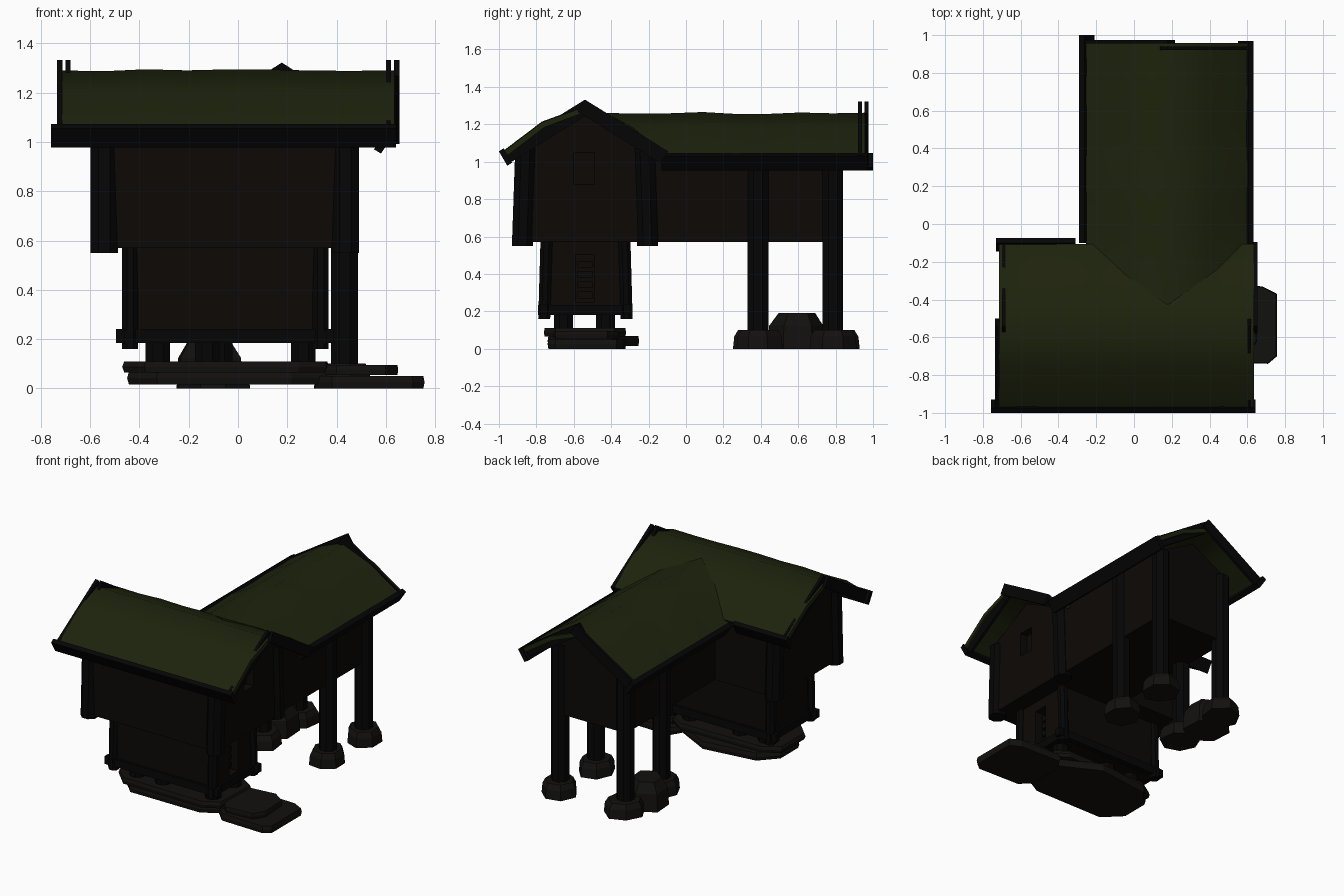
import bpy, math, random
from mathutils import Vector

if "Cube" in bpy.data.objects:
    bpy.data.objects.remove(bpy.data.objects["Cube"])

random.seed(4)


def material(name, rgb):
    m = bpy.data.materials.new(name)
    m.diffuse_color = (*rgb, 1)
    m.use_nodes = True
    m.node_tree.nodes["Principled BSDF"].inputs["Base Color"].default_value = m.diffuse_color
    return m


WALL = material("wall_wood", (0.0036, 0.0025, 0.0018))
WOOD = material("dark_wood", (0.0016, 0.0016, 0.0016))
STONE = material("stone", (0.0058, 0.0054, 0.0044))
SOD = material("sod", (0.0125, 0.0165, 0.0038))


def make(name, verts, faces, mat):
    me = bpy.data.meshes.new(name)
    me.from_pydata(verts, [], faces)
    ob = bpy.data.objects.new(name, me)
    bpy.context.collection.objects.link(ob)
    me.materials.append(mat)
    bpy.context.view_layer.objects.active = ob
    ob.select_set(True)
    bpy.ops.object.mode_set(mode='EDIT')
    bpy.ops.mesh.select_all(action='SELECT')
    bpy.ops.mesh.normals_make_consistent(inside=False)
    bpy.ops.object.mode_set(mode='OBJECT')
    ob.select_set(False)
    return ob


def loft(name, rings, mat):
    """Closed solid through equal-length rings of 3D points."""
    n = len(rings[0])
    faces = [list(range(n)), list(range((len(rings) - 1) * n, len(rings) * n))]
    faces += [[r * n + i, r * n + (i + 1) % n, (r + 1) * n + (i + 1) % n, (r + 1) * n + i]
              for r in range(len(rings) - 1) for i in range(n)]
    return make(name, [p for ring in rings for p in ring], faces, mat)


def prism(name, pts, axis, a, b, mat):
    """Extrude a 2D outline along an axis: x -> (y,z), y -> (x,z), z -> (x,y)."""
    place = {'x': lambda p, t: (t, p[0], p[1]), 'y': lambda p, t: (p[0], t, p[1]),
             'z': lambda p, t: (p[0], p[1], t)}[axis]
    return loft(name, [[place(p, t) for p in pts] for t in (a, b)], mat)


def box(name, x0, x1, y0, y1, z0, z1, mat):
    return prism(name, [(x0, y0), (x1, y0), (x1, y1), (x0, y1)], 'z', z0, z1, mat)


def log(name, x, y, half, z0, z1, dy=0):
    """Eight-sided upright post, optionally leaning."""
    r = half / math.cos(math.pi / 8)
    return loft(name, [[(x + r * math.cos(math.tau * (i + .5) / 8),
                         y + d + r * math.sin(math.tau * (i + .5) / 8), z) for i in range(8)]
                       for d, z in ((0, z0), (dy, z1))], WOOD)


def board(name, eave, ridge, width, axis, a, b):
    """Sloping board given by its top edge; square-cut ends cross at the ridge."""
    p, q = Vector(eave), Vector(ridge)
    d = (q - p).normalized()
    n = Vector((d.y, -d.x))
    if n.y > 0:
        n = -n
    prism(name, [p, q, q + n * width, p + n * width], axis, a, b, WOOD)


def rock(name, x, y, rx, ry, z0, z1, top=0.8, n=7, jitter=0.1):
    """Faceted flat-topped stone with a chamfered shoulder."""
    ks = [1 + random.uniform(-jitter, jitter) for _ in range(n)]
    return loft(name, [[(x + rx * k * s * math.cos(math.tau * (i + .5) / n),
                         y + ry * k * s * math.sin(math.tau * (i + .5) / n), z)
                        for i, k in enumerate(ks)]
                       for s, z in ((1, z0), (0.95, z0 + (z1 - z0) * 0.65), (top, z1))], STONE)


def slab(name, pts, z0, z1):
    """Flat slab with a slightly bevelled rim, from a plan outline."""
    cx, cy = (sum(p[k] for p in pts) / len(pts) for k in (0, 1))
    return loft(name, [[(cx + (px - cx) * s, cy + (py - cy) * s, z) for px, py in pts]
                       for s, z in ((0.98, z0), (1, (z0 + z1) / 2), (0.98, z1))], STONE)


def cut(ob, *b):
    cutter = box("cutter", *b, WOOD)
    m = ob.modifiers.new("opening", 'BOOLEAN')
    m.operation, m.object, m.solver = 'DIFFERENCE', cutter, 'EXACT'
    bpy.context.view_layer.objects.active = ob
    bpy.ops.object.modifier_apply(modifier=m.name)
    bpy.data.objects.remove(cutter)


def roof(name, profile, point, steps):
    """Sod sheet: profile (offset, z) swept in slightly uneven steps."""
    n = len(profile)
    verts = []
    for j in range(steps + 1):
        dz = random.uniform(-0.007, 0.006)
        verts += [point(o, z + dz, j / steps) for o, z in profile]
    faces = [[j * n + i, j * n + i + 1, (j + 1) * n + i + 1, (j + 1) * n + i]
             for j in range(steps) for i in range(n - 1)]
    ob = make(name, verts, faces, SOD)
    if sum(p.normal.z for p in ob.data.polygons) < 0:
        ob.data.flip_normals()
    m = ob.modifiers.new("thickness", 'SOLIDIFY')
    m.thickness, m.offset = 0.03, -1
    ob.select_set(True)
    bpy.ops.object.modifier_apply(modifier=m.name)
    bpy.ops.object.shade_smooth_by_angle(angle=math.radians(50))
    ob.select_set(False)


# Upper storey of the front wing, with gable window
front = prism("front_wing_walls", [(-0.90, 0.57), (-0.18, 0.57), (-0.18, 1.06), (-0.54, 1.25),
                                   (-0.90, 1.06)], 'x', -0.57, 0.465, WALL)
cut(front, 0.41, 0.6, -0.60, -0.49, 0.88, 1.05)
for x in (-0.543, 0.435):
    for y, dy in ((-0.875, 0.018), (-0.205, -0.018)):
        log("upper_corner_post", x, y, 0.056, 0.55, 1.07, dy)

# Back wing on stilts
prism("back_wing_walls", [(-0.10, 0.57), (0.455, 0.57), (0.455, 1.06), (0.178, 1.21),
                          (-0.10, 1.06)], 'y', -0.25, 0.81, WALL)
for x, r in ((-0.078, 0.130), (0.432, 0.115)):
    for y in (0.385, 0.785):
        log("stilt", x, y, 0.055, 0.08, 1.06)
        rock("stilt_stone", x, y, r, r + 0.01, 0, 0.10, 0.8)
rock("boulder", -0.12, 0.60, 0.15, 0.15, 0, 0.19, 0.65, 6)

# Lower storey with door recess and slats
lower = box("lower_walls", -0.445, 0.345, -0.765, -0.31, 0.19, 0.58, WALL)
cut(lower, 0.26, 0.5, -0.59, -0.49, 0.25, 0.50)
for i in range(4):
    z = 0.27 + i * 0.055
    box("door_slat", 0.262, 0.30, -0.58, -0.50, z, z + 0.035, WALL)
for x in (-0.438, 0.335):
    for y, dy in ((-0.758, 0.012), (-0.317, -0.012)):
        log("lower_corner_post", x, y, 0.032, 0.16, 0.58, dy)
for y in (-0.78, -0.335):
    box("long_sill", -0.495, 0.39, y, y + 0.04, 0.185, 0.24, WOOD)
for x in (-0.46, 0.325):
    box("cross_sill", x, x + 0.035, -0.79, -0.285, 0.18, 0.235, WOOD)

# Short feet on flat slabs
for x in (-0.325, -0.125, 0.265):
    for y in (-0.655, -0.43):
        log("foot", x, y, 0.05, 0.09, 0.20)
slab("upper_slab", [(-0.47, -0.66), (-0.38, -0.75), (0.25, -0.76), (0.36, -0.70), (0.37, -0.38),
                    (0.28, -0.32), (-0.36, -0.33), (-0.47, -0.40)], 0.065, 0.11)
slab("lower_slab", [(-0.45, -0.62), (-0.33, -0.74), (0.22, -0.74), (0.36, -0.66), (0.34, -0.40),
                    (0.05, -0.25), (-0.34, -0.30), (-0.45, -0.42)], 0.015, 0.068)
slab("door_step_base", [(0.31, -0.66), (0.38, -0.73), (0.71, -0.74), (0.757, -0.70),
                        (0.757, -0.37), (0.68, -0.33), (0.36, -0.32), (0.31, -0.40)], 0.0, 0.05)
slab("door_step_top", [(0.33, -0.64), (0.40, -0.71), (0.60, -0.70), (0.65, -0.62), (0.64, -0.42),
                       (0.55, -0.36), (0.37, -0.38)], 0.055, 0.095)

# Sod roofs
roof("front_roof", [(-0.975, 1.055), (-0.77, 1.21), (-0.55, 1.29), (-0.32, 1.20), (-0.105, 1.055)],
     lambda o, z, t: (-0.714 + 1.35 * t, o, z), 8)


def back_point(o, z, t):
    y0 = -0.43 + abs(o - 0.178) * 0.72  # start follows the valley
    return (o, y0 + (0.957 - y0) * t, z)


roof("back_roof", [(-0.255, 1.035), (-0.03, 1.18), (0.178, 1.262), (0.39, 1.18), (0.61, 1.035)],
     back_point, 8)

# Crossed gable boards
for a, b in ((-0.735, -0.713), (0.60, 0.62)):
    board("front_gable_board", (-0.985, 1.055), (-0.54, 1.332), 0.075, 'x', a, b)
for a, b in ((-0.70, -0.68), (0.633, 0.655)):
    board("rear_gable_board", (-0.095, 1.055), (-0.54, 1.332), 0.075, 'x', a, b)
board("left_gable_board", (-0.275, 1.035), (0.178, 1.322), 0.075, 'y', 0.955, 0.975)
board("right_gable_board", (0.625, 1.035), (0.178, 1.322), 0.075, 'y', 0.92, 0.94)

# Tilted eave boards
EAVE = [(0, 0), (0.025, 0.017), (0.07, -0.06), (0.045, -0.077)]
for name, o, s, z, axis, a, b in (
        ("front_eave", -1.0, 1, 1.055, 'x', -0.758, 0.642),
        ("rear_eave", -0.075, -1, 1.055, 'x', -0.73, -0.31),
        ("left_eave", -0.29, 1.15, 1.03, 'y', -0.10, 1.0),
        ("right_eave", 0.632, -1.15, 1.03, 'y', -0.13, 0.97)):
    prism(name, [(o + s * p, z + q) for p, q in EAVE], axis, a, b, WOOD)
